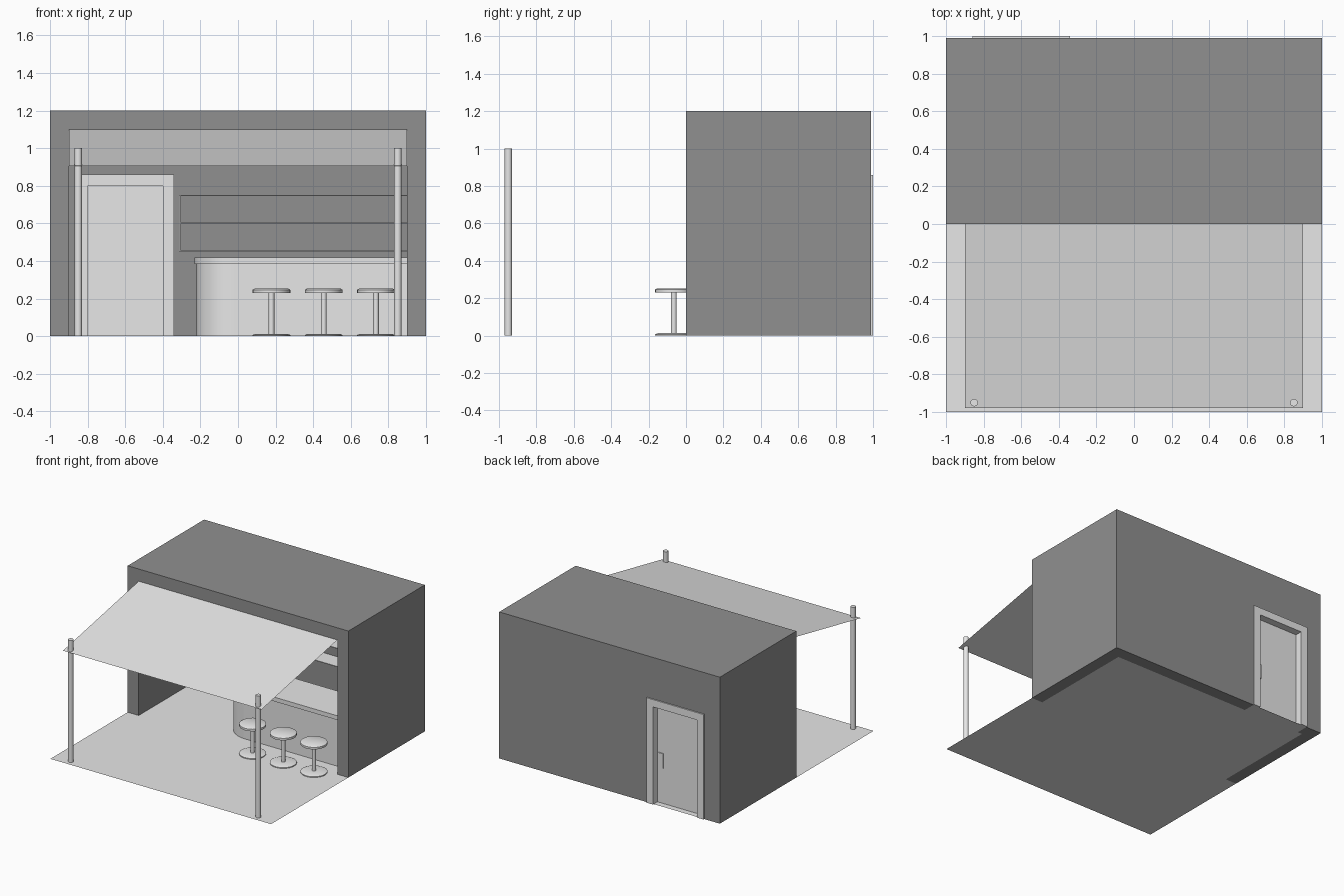
import bpy, bmesh
from math import sin, cos, pi, radians
from mathutils import Vector

cube = bpy.data.objects.get("Cube")
if cube:
    bpy.data.objects.remove(cube, do_unlink=True)


def material(name, v):
    m = bpy.data.materials.new(name)
    m.use_nodes = True
    m.diffuse_color = (v, v, v, 1)
    bsdf = next(n for n in m.node_tree.nodes if n.type == 'BSDF_PRINCIPLED')
    bsdf.inputs["Base Color"].default_value = (v, v, v, 1)
    return m


DARK = material("dark grey", 0.28)
LIGHT = material("light grey", 0.8)


def finish(name, bm, mat, smooth=False):
    bmesh.ops.recalc_face_normals(bm, faces=bm.faces)
    mesh = bpy.data.meshes.new(name)
    bm.to_mesh(mesh)
    bm.free()
    mesh.materials.append(mat)
    ob = bpy.data.objects.new(name, mesh)
    bpy.context.collection.objects.link(ob)
    if smooth:
        bpy.ops.object.select_all(action='DESELECT')
        ob.select_set(True)
        bpy.context.view_layer.objects.active = ob
        bpy.ops.object.shade_smooth_by_angle(angle=radians(35))
    return ob


def prism(name, pts, offset, mat=LIGHT, smooth=False):
    """Polygon of 3D points, swept along offset (left as a sheet if None)."""
    bm = bmesh.new()
    face = bm.faces.new([bm.verts.new(p) for p in pts])
    if offset:
        ext = bmesh.ops.extrude_face_region(bm, geom=[face], use_keep_orig=True)
        verts = [g for g in ext["geom"] if isinstance(g, bmesh.types.BMVert)]
        bmesh.ops.translate(bm, vec=Vector(offset), verts=verts)
    return finish(name, bm, mat, smooth)


def box(name, x, y, z, mat=LIGHT):
    pts = [(x[i], y[j], z[0]) for i, j in ((0, 0), (1, 0), (1, 1), (0, 1))]
    return prism(name, pts, (0, 0, z[1] - z[0]), mat)


def lathe(name, profile, loc, steps=32):
    """Spin (radius, height) points around a vertical axis at loc."""
    bm = bmesh.new()
    vs = [bm.verts.new((r, 0, z)) for r, z in profile]
    es = [bm.edges.new(p) for p in zip(vs, vs[1:])]
    bmesh.ops.spin(bm, geom=vs + es, cent=(0, 0, 0), axis=(0, 0, 1),
                   angle=2 * pi, steps=steps)
    bmesh.ops.remove_doubles(bm, verts=bm.verts, dist=1e-5)
    ob = finish(name, bm, LIGHT, True)
    ob.location = loc
    return ob


# Building shell: a block with the room and the doorway cut out
shell = box("building_shell", (-1, 1), (0, 0.99), (0, 1.2), DARK)
cutters = [box("room_cutter", (-0.9, 0.9), (-0.1, 0.89), (-0.1, 1.1), DARK),
           box("doorway_cutter", (-0.82, -0.38), (0.8, 1.1), (-0.1, 0.82), DARK)]
bpy.context.view_layer.objects.active = shell
for cutter in cutters:
    cutter.hide_render = True
    mod = shell.modifiers.new("cut", 'BOOLEAN')
    mod.operation = 'DIFFERENCE'
    mod.solver = 'EXACT'
    mod.object = cutter
    bpy.ops.object.modifier_apply(modifier=mod.name)
    bpy.data.objects.remove(cutter, do_unlink=True)

# Floor sheet: terrace, room and doorway
floor = [(-1, -1), (1, -1), (1, 0), (0.9, 0), (0.9, 0.89), (-0.38, 0.89),
         (-0.38, 0.99), (-0.82, 0.99), (-0.82, 0.89), (-0.9, 0.89),
         (-0.9, 0), (-1, 0)]
prism("floor", [(x, y, 0) for x, y in floor], None)

# Sloping awning sheet and its posts
prism("awning", [(-0.9, 0, 1.1), (0.9, 0, 1.1),
                 (0.9, -0.98, 0.905), (-0.9, -0.98, 0.905)], None)
for side, x in (("left", 0.85), ("right", -0.85)):
    lathe(side + "_awning_post", [(0, 0), (0.02, 0), (0.02, 1), (0, 1)],
          (x, -0.95, 0))

# Back door: frame, recessed panel and handle plate
frame = [(-0.86, 0), (-0.86, 0.86), (-0.34, 0.86), (-0.34, 0),
         (-0.4, 0), (-0.4, 0.8), (-0.8, 0.8), (-0.8, 0)]
prism("door_frame", [(x, 0.88, z) for x, z in frame], (0, 0.12, 0))
box("door_panel", (-0.8, -0.4), (0.92, 0.94), (0, 0.8))
box("door_handle", (-0.455, -0.41), (0.94, 0.948), (0.29, 0.41))


# Bar counter with a rounded front corner and an overhanging top
def counter(name, grow, z0, z1):
    cx, cy, r = -0.02, 0.316, 0.2 + grow
    arc = [(cx - r * sin(a), cy - r * cos(a), z0)
           for a in (pi / 2 * i / 16 for i in range(17))]
    pts = arc + [(cx - r, 0.45 + grow, z0), (0.9, 0.45 + grow, z0),
                 (0.9, cy - r, z0)]
    prism(name, pts, (0, 0, z1 - z0), LIGHT, True)


counter("counter_base", 0, 0, 0.385)
counter("counter_top", 0.012, 0.385, 0.42)

# Wall shelves with an end panel
for name, z in (("lower", 0.45), ("middle", 0.6), ("upper", 0.745)):
    box(name + "_shelf", (-0.31, 0.9), (0.75, 0.89), (z, z + 0.006))
box("shelf_end_panel", (-0.314, -0.307), (0.75, 0.89), (0.45, 0.751))

# Bar stools
stool = [(0, 0), (0.1, 0), (0.1, 0.007), (0.085, 0.013), (0.015, 0.013),
         (0.015, 0.23), (0.1, 0.23), (0.1, 0.247), (0.09, 0.253), (0, 0.253)]
for i in range(3):
    lathe("bar_stool_%d" % (i + 1), stool, (0.178 + 0.278 * i, -0.065, 0))
